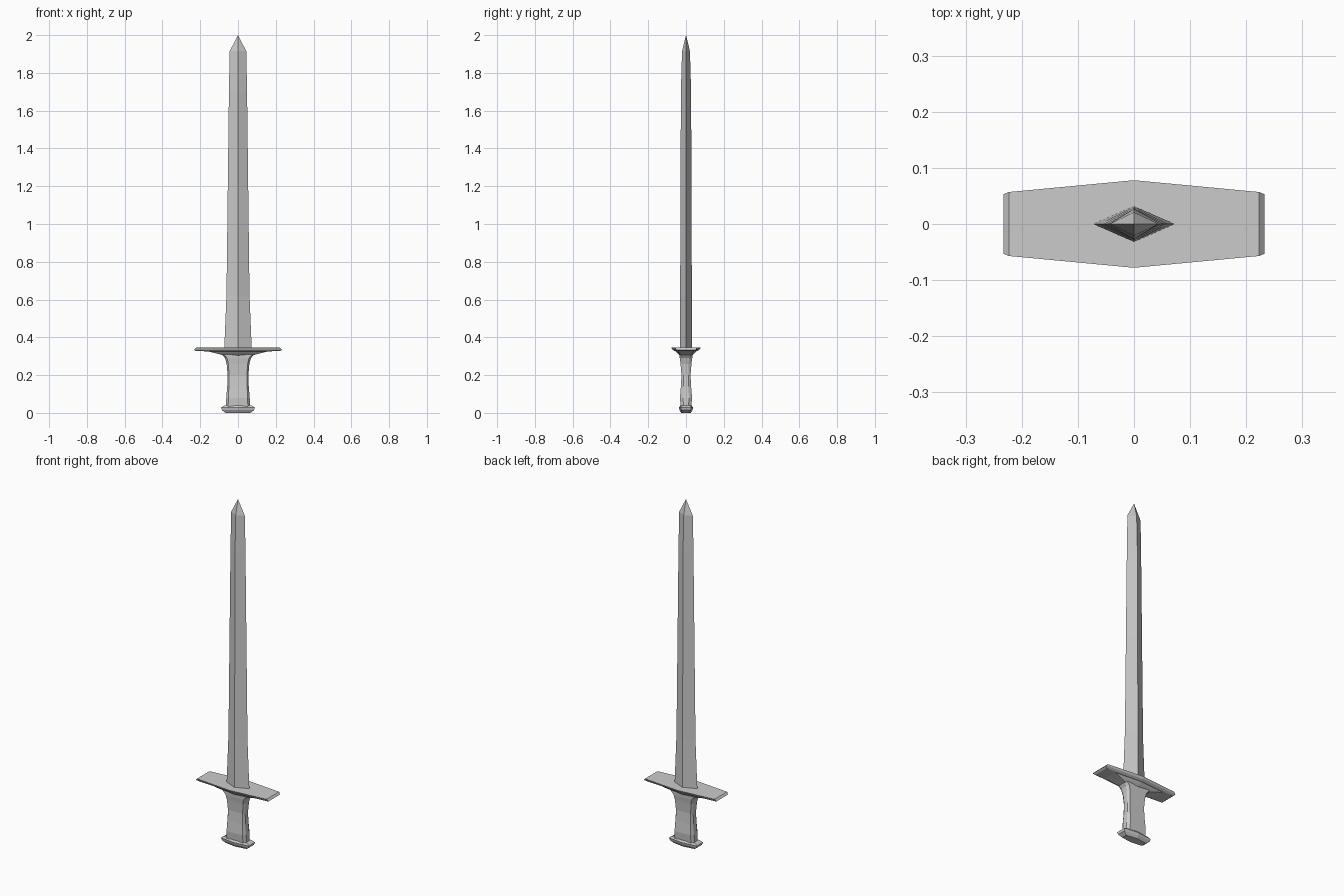
import bpy
import bmesh

if "Cube" in bpy.data.objects:
    bpy.data.objects.remove(bpy.data.objects["Cube"])


def loft(name, rings, tip=None):
    """Skin a stack of equal-sized point rings, with capped ends or a pointed top."""
    bm = bmesh.new()
    loops = [[bm.verts.new(p) for p in ring] for ring in rings]
    n = len(loops[0])
    for low, high in zip(loops, loops[1:]):
        for i in range(n):
            j = (i + 1) % n
            bm.faces.new((low[i], low[j], high[j], high[i]))
    bm.faces.new(loops[0][::-1])
    if tip:
        apex = bm.verts.new(tip)
        for i in range(n):
            bm.faces.new((loops[-1][i], loops[-1][(i + 1) % n], apex))
    else:
        bm.faces.new(loops[-1])
    bmesh.ops.recalc_face_normals(bm, faces=bm.faces)
    mesh = bpy.data.meshes.new(name)
    bm.to_mesh(mesh)
    bm.free()
    obj = bpy.data.objects.new(name, mesh)
    bpy.context.collection.objects.link(obj)
    return obj


def diamond(z, x, y):
    return [(x, 0, z), (0, y, z), (-x, 0, z), (0, -y, z)]


def hexagon(z, x, y_end, y_mid):
    return [(x, -y_end, z), (x, y_end, z), (0, y_mid, z),
            (-x, y_end, z), (-x, -y_end, z), (0, -y_mid, z)]


def chamfered(z, x_edge, x_face, y_edge, y_face):
    q = [(x_edge, y_edge), (x_face, y_face)]
    return ([(x, y, z) for x, y in q] + [(-x, y, z) for x, y in q[::-1]]
            + [(-x, -y, z) for x, y in q] + [(x, -y, z) for x, y in q[::-1]])


# Diamond-section blade with a pointed tip
blade = [(0.335, 0.073, 0.032), (0.62, 0.061, 0.031), (1.2, 0.054, 0.029),
         (1.7, 0.048, 0.027), (1.915, 0.044, 0.021)]
loft("blade", [diamond(*s) for s in blade], tip=(0, 0, 2.0))

# Crossguard plate, narrowing underneath towards the grip
guard = [(0.305, 0.08, 0.025, 0.035), (0.315, 0.115, 0.034, 0.045),
         (0.326, 0.16, 0.041, 0.055), (0.327, 0.222, 0.044, 0.06),
         (0.334, 0.233, 0.053, 0.07), (0.345, 0.223, 0.057, 0.078)]
loft("crossguard", [hexagon(*s) for s in guard])

# Waisted grip with chamfered edges
grip = [(0.03, 0.065, 0.052, 0.014, 0.028), (0.08, 0.062, 0.051, 0.015, 0.032),
        (0.14, 0.057, 0.048, 0.014, 0.027), (0.2, 0.055, 0.047, 0.013, 0.024),
        (0.26, 0.06, 0.051, 0.014, 0.029), (0.29, 0.069, 0.058, 0.017, 0.033),
        (0.31, 0.085, 0.075, 0.022, 0.034)]
loft("grip", [chamfered(*s) for s in grip])

# Flat bevelled pommel
pommel = [(0.0, 0.066, 0.016, 0.025), (0.014, 0.085, 0.025, 0.034),
          (0.028, 0.089, 0.028, 0.038), (0.038, 0.074, 0.022, 0.031)]
loft("pommel", [hexagon(*s) for s in pommel])
